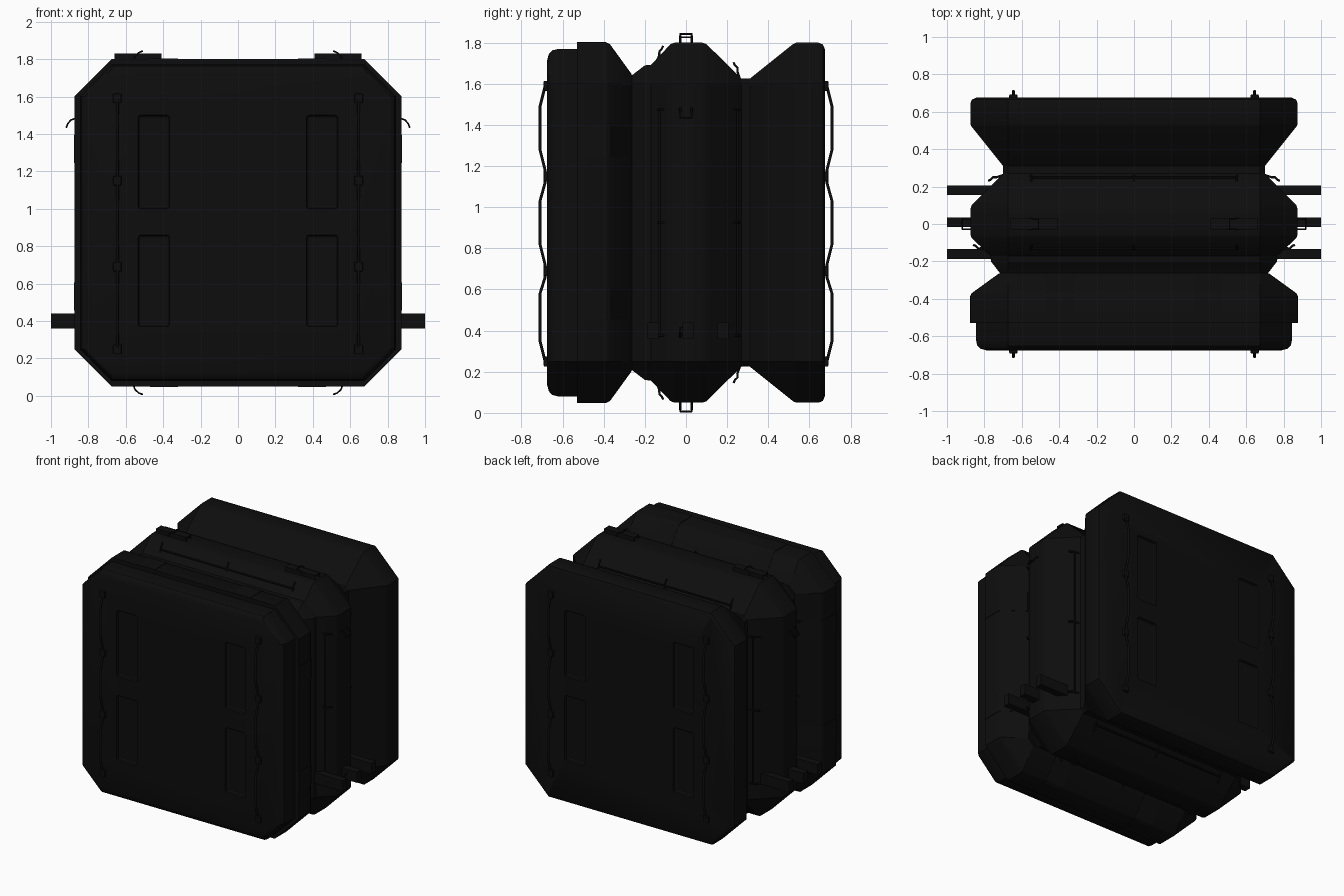
import bpy, bmesh
from mathutils import Vector

cube = bpy.data.objects.get("Cube")
if cube:
    bpy.data.objects.remove(cube, do_unlink=True)

MID = 0.925      # height of the model's centre line
CORNER = 0.675   # half length of the straight sides

black = bpy.data.materials.new("matte black")
black.use_nodes = True
black.diffuse_color = (0.004, 0.004, 0.004, 1)
bsdf = black.node_tree.nodes["Principled BSDF"]
bsdf.inputs["Base Color"].default_value = black.diffuse_color
bsdf.inputs["Roughness"].default_value = 0.8


def side_point(side, t, y, r):
    """Place a point on a side: t along it, r out from the centre."""
    return Vector({
        "top": (t, y, MID + r),
        "bottom": (t, y, MID - r),
        "left": (r, y, MID + t),
        "right": (-r, y, MID + t),
    }[side])


def finish(name, bm):
    bmesh.ops.recalc_face_normals(bm, faces=bm.faces)
    mesh = bpy.data.meshes.new(name)
    bm.to_mesh(mesh)
    bm.free()
    mesh.materials.append(black)
    obj = bpy.data.objects.new(name, mesh)
    bpy.context.collection.objects.link(obj)
    return obj


def shell(name, profile):
    """Eight-sided loft along y from (y, half size) pairs."""
    bm = bmesh.new()
    rings = []
    for y, h in profile:
        c = min(CORNER, h - 0.02)
        loop = [(c, h), (h, c), (h, -c), (c, -h), (-c, -h), (-h, -c), (-h, c), (-c, h)]
        rings.append([bm.verts.new((x, y, MID + z)) for x, z in loop])
    for a, b in zip(rings, rings[1:]):
        for i in range(8):
            j = (i + 1) % 8
            bm.faces.new((a[i], a[j], b[j], b[i]))
    bm.faces.new(rings[0])
    bm.faces.new(rings[-1])
    return finish(name, bm)


def box(name, lo, hi, bevel=0.0):
    lo, hi = Vector(lo), Vector(hi)
    bm = bmesh.new()
    bmesh.ops.create_cube(bm, size=1)
    for v in bm.verts:
        v.co = (lo + hi) / 2 + v.co * (hi - lo)
    if bevel:
        bmesh.ops.bevel(bm, geom=bm.edges[:], offset=bevel, segments=2,
                        profile=0.5, affect='EDGES')
    return finish(name, bm)


def side_box(name, side, lo, hi):
    a, b = side_point(side, *lo), side_point(side, *hi)
    return box(name, [min(p) for p in zip(a, b)], [max(p) for p in zip(a, b)])


def wire(name, points, radius=0.006):
    curve = bpy.data.curves.new(name, 'CURVE')
    curve.dimensions = '3D'
    curve.bevel_depth = radius
    curve.bevel_resolution = 1
    curve.use_fill_caps = True
    spline = curve.splines.new('POLY')
    spline.points.add(len(points) - 1)
    for p, co in zip(spline.points, points):
        p.co = (*co, 1)
    curve.materials.append(black)
    obj = bpy.data.objects.new(name, curve)
    bpy.context.collection.objects.link(obj)
    return obj


# Three stacked shells
back = shell("back_shell", [(0.25, 0.70), (0.31, 0.70), (0.52, 0.868), (0.535, 0.875),
                            (0.645, 0.875), (0.665, 0.867), (0.675, 0.845)])
middle = shell("middle_shell", [(-0.30, 0.70), (-0.265, 0.715), (-0.20, 0.765), (-0.17, 0.768),
                                (-0.075, 0.868), (-0.055, 0.875), (0.08, 0.875),
                                (0.10, 0.868), (0.27, 0.70), (0.29, 0.70)])
front = shell("front_shell", [(-0.675, 0.79), (-0.667, 0.82), (-0.65, 0.838), (-0.62, 0.845),
                              (-0.53, 0.845), (-0.53, 0.875), (-0.39, 0.875),
                              (-0.37, 0.865), (-0.265, 0.72), (-0.25, 0.70)])

# Shallow recesses in the front and back faces
for obj, y in ((front, -0.675), (back, 0.675)):
    for s in (-1, 1):
        for z0, z1 in ((0.37, 0.86), (1.0, 1.5)):
            cutter = box("recess_cutter", (s * 0.45 - 0.085, y - 0.018, z0),
                         (s * 0.45 + 0.085, y + 0.018, z1), 0.015)
            cutter.hide_render = True
            cutter.hide_viewport = True
            cutter.display_type = 'WIRE'
            mod = obj.modifiers.new("recess", 'BOOLEAN')
            mod.operation = 'DIFFERENCE'
            mod.solver = 'EXACT'
            mod.object = cutter

# Wavy grab rails on the front and back
wave = [(0.25, 0), (0.35, 1), (0.58, 1), (0.66, 0), (0.72, 0), (0.82, 1), (1.03, 1),
        (1.12, 0), (1.18, 0), (1.28, 1), (1.49, 1), (1.59, 0)]
for end, d in (("front", -1), ("back", 1)):
    for s in (-1, 1):
        wire(end + "_grab_rail", [(s * 0.645, d * (0.685 + 0.025 * k), z) for z, k in wave],
             0.008)
        for z in (0.25, 0.69, 1.15, 1.59):
            box(end + "_rail_mount", (s * 0.645 - 0.022, d * 0.678 - 0.014, z - 0.025),
                (s * 0.645 + 0.022, d * 0.678 + 0.014, z + 0.025), 0.005)

for side in ("top", "bottom", "left", "right"):
    # Thin straps that wrap the front shell
    strap = [(-0.53, 0.878), (-0.39, 0.878), (-0.37, 0.868), (-0.265, 0.723)]
    for s in (-1, 1):
        bm = bmesh.new()
        rows = []
        for t in (0.32, 0.47):
            rows.append([bm.verts.new(side_point(side, s * t, y, r)) for y, r in strap]
                        + [bm.verts.new(side_point(side, s * t, y, r - 0.009))
                           for y, r in reversed(strap)])
        n = len(rows[0])
        for i in range(n):
            j = (i + 1) % n
            bm.faces.new((rows[0][i], rows[0][j], rows[1][j], rows[1][i]))
        for row in rows:
            bm.faces.new(row)
        finish(side + "_strap", bm)

        # Wire loop hooks on the centre ridge
        arm = [(0.56, 0.865), (0.55, 0.893), (0.53, 0.91), (0.51, 0.918)]
        path = [side_point(side, s * t, -0.028, r) for t, r in arm]
        path += [side_point(side, s * t, 0.028, r) for t, r in reversed(arm)]
        wire(side + "_loop_hook", path, 0.005)

    # Long thin rails with curled ends in the grooves
    for name, y, r, lean in (("back", 0.25, 0.735, -0.012), ("front", -0.13, 0.815, 0.012)):
        wire(f"{side}_{name}_rail", [side_point(side, t, y, r) for t in (-0.55, 0.55)])
        for t in (-0.55, 0, 0.55):
            curl = [(-lean, -0.035), (0, 0), (0, 0.018), (lean, 0.03), (lean * 1.6, 0.045)]
            wire(f"{side}_{name}_rail_clip",
                 [side_point(side, t, y + a, r + b) for a, b in curl], 0.006)

# Three short carrying bars on each side
for side in ("left", "right"):
    for y in (0.18, 0.01, -0.16):
        side_box(side + "_carry_bar", side, (-0.565, y - 0.026, 0.70), (-0.485, y + 0.026, 1.0))

# Hollow sleeves on top of the centre ridge
for s in (-1, 1):
    for y0, y1, r0, r1 in ((-0.03, -0.022, 0.87, 0.905), (0.022, 0.03, 0.87, 0.905),
                           (-0.03, 0.03, 0.897, 0.905)):
        side_box("top_sleeve_wall", "top", (s * 0.41, y0, r0), (s * 0.66, y1, r1))

# Smooth only the gently rounded edges
bpy.ops.object.select_all(action='DESELECT')
for obj in (front, middle, back):
    obj.select_set(True)
bpy.context.view_layer.objects.active = front
bpy.ops.object.shade_smooth_by_angle(angle=0.5)
